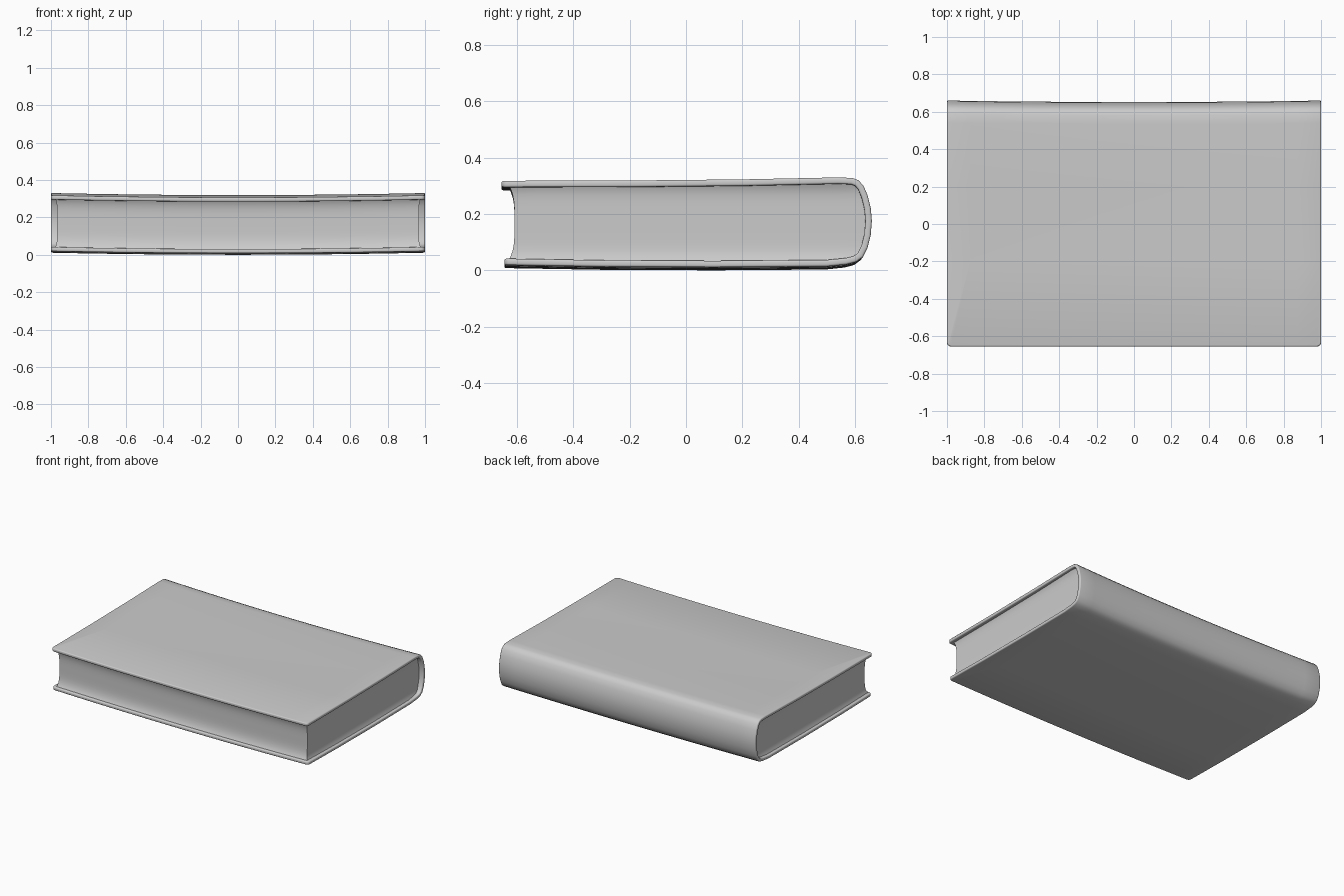
import bpy
import bmesh

if "Cube" in bpy.data.objects:
    bpy.data.objects.remove(bpy.data.objects["Cube"])


def finish(name, bm):
    mesh = bpy.data.meshes.new(name)
    bm.to_mesh(mesh)
    bm.free()
    obj = bpy.data.objects.new(name, mesh)
    bpy.context.collection.objects.link(obj)
    bpy.ops.object.select_all(action='DESELECT')
    obj.select_set(True)
    bpy.context.view_layer.objects.active = obj
    return obj


def bow(x, y, z):
    # The whole book curves up slightly at both ends, the spine dips in mid-length
    dip = 0.008 * (1 - x * x) * max(0, min(1, (y - 0.4) / 0.2))
    return (x, y - dip, z + 0.011 * x * x)


# Cover: outer section running from bottom board around the spine to top board
section = [(-0.645, 0.008), (-0.3, 0.002), (0.1, 0.0), (0.5, 0.003),
           (0.57, 0.01), (0.605, 0.019), (0.628, 0.036), (0.645, 0.07),
           (0.656, 0.115), (0.66, 0.165), (0.656, 0.21), (0.645, 0.255),
           (0.63, 0.29), (0.612, 0.309), (0.59, 0.317), (0.54, 0.319),
           (0.2, 0.312), (-0.2, 0.308), (-0.655, 0.307)]
steps = 16
bm = bmesh.new()
rows = [[bm.verts.new(bow(-1 + 2 * i / steps, y, z)) for y, z in section]
        for i in range(steps + 1)]
for a, b in zip(rows, rows[1:]):
    for j in range(len(section) - 1):
        bm.faces.new((a[j], a[j + 1], b[j + 1], b[j]))
# Rounded board corners
corners = [rows[i][j] for i in (0, -1) for j in (0, -1)]
bmesh.ops.bevel(bm, geom=corners, offset=0.022, segments=4, profile=0.5,
                affect='VERTICES')
cover = finish("cover", bm)
solid = cover.modifiers.new("thickness", 'SOLIDIFY')
solid.thickness = 0.023
solid.offset = -1
soft = cover.modifiers.new("soft_edges", 'BEVEL')
soft.width = 0.007
soft.segments = 3
soft.limit_method = 'ANGLE'
soft.angle_limit = 1.0
bpy.ops.object.shade_smooth_by_angle(angle=0.9)

# Page block: grid box with hollow fore edge, rounded back and flared ends
bm = bmesh.new()
bmesh.ops.create_cube(bm, size=2)
bmesh.ops.subdivide_edges(bm, edges=bm.edges[:], cuts=13, use_grid_fill=True)
for v in bm.verts:
    u, t, w = v.co
    x = u * (0.967 + 0.016 * w ** 6)
    front = -0.609 - 0.026 * w ** 4
    back = 0.645 - 0.045 * w * w
    y = front + (back - front) * (t + 1) / 2
    z = 0.159 + 0.141 * w
    v.co = bow(x, y, z)
pages = finish("page_block", bm)
bpy.ops.object.shade_smooth_by_angle(angle=0.7)
